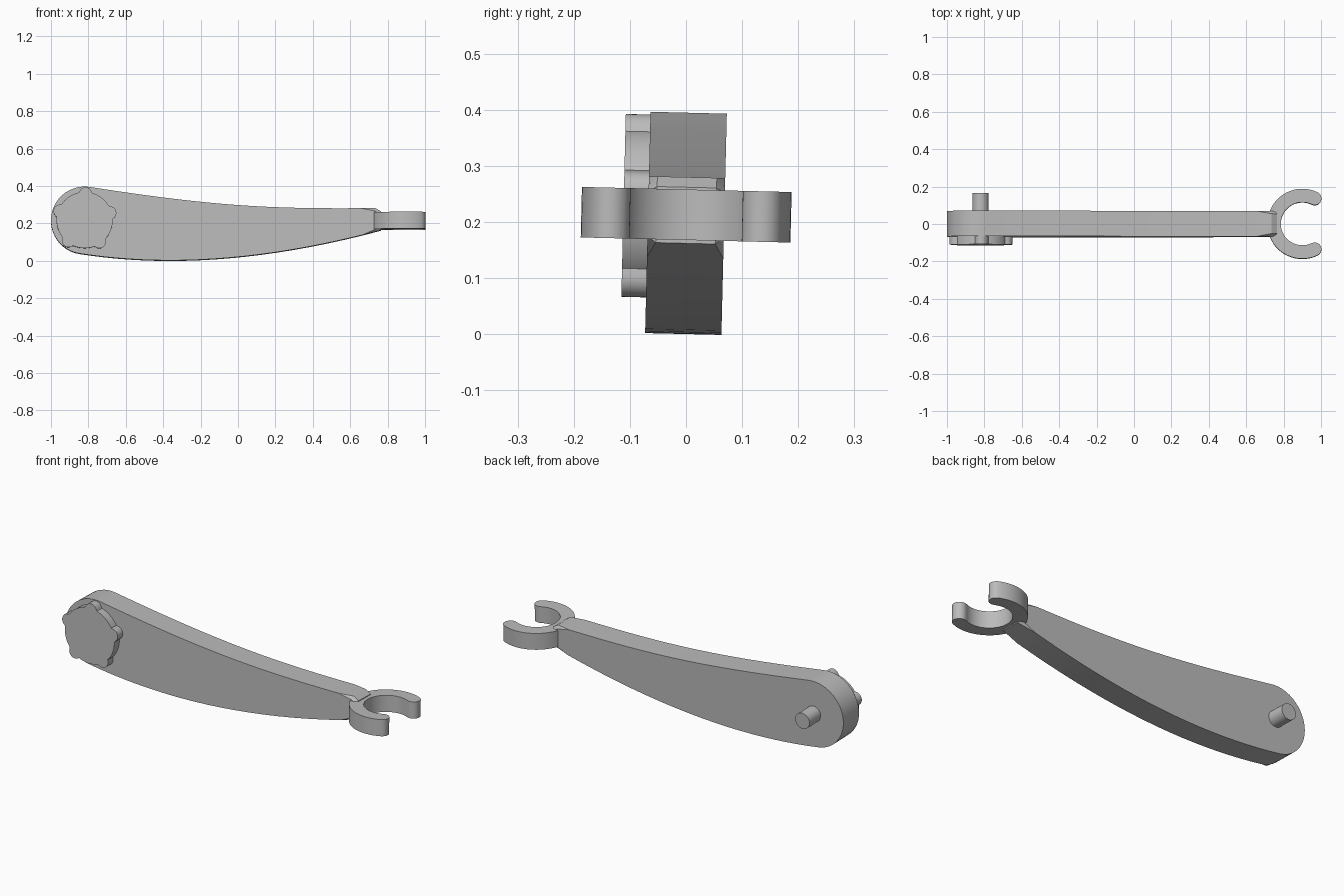
import bpy, bmesh
from math import radians, sin, cos, pi, sqrt
from mathutils import Matrix, Vector

cube = bpy.data.objects.get("Cube")
if cube:
    bpy.data.objects.remove(cube, do_unlink=True)

grey = bpy.data.materials.new("plain grey")
grey.use_nodes = True
colour = (0.5, 0.5, 0.5, 1)
grey.diffuse_color = colour
grey.node_tree.nodes["Principled BSDF"].inputs["Base Color"].default_value = colour

# The whole lever leans slightly about its long axis
pivot = Matrix.Translation((0, 0, 0.2))
LEAN = pivot @ Matrix.Rotation(radians(-1.4), 4, "X") @ pivot.inverted()
HUB_X, HUB_Z = -0.82, 0.215


def prism(name, outline, low, high, upright=False, chamfer=0):
    """Extrude a closed outline along z (upright) or along y."""
    bm = bmesh.new()

    def place(p, d):
        return (p[0], p[1], d) if upright else (p[0], d, p[1])

    ends = [[bm.verts.new(place(p, d)) for p in outline] for d in (low, high)]
    caps = [bm.faces.new(ring) for ring in ends]
    for i in range(len(outline)):
        j = (i + 1) % len(outline)
        bm.faces.new((ends[0][i], ends[0][j], ends[1][j], ends[1][i]))
    if chamfer:
        rim = [e for cap in caps for e in cap.edges]
        bmesh.ops.bevel(bm, geom=rim, offset=chamfer, segments=1,
                        affect="EDGES", offset_type="WIDTH")
    bmesh.ops.recalc_face_normals(bm, faces=bm.faces)
    bm.transform(LEAN)
    mesh = bpy.data.meshes.new(name)
    bm.to_mesh(mesh)
    bm.free()
    mesh.materials.append(grey)
    obj = bpy.data.objects.new(name, mesh)
    bpy.context.collection.objects.link(obj)
    bpy.ops.object.select_all(action="DESELECT")
    obj.select_set(True)
    bpy.context.view_layer.objects.active = obj
    bpy.ops.object.shade_smooth_by_angle(angle=radians(28))
    return obj


def arc(cx, cy, r, start, end, n):
    angles = [radians(start + (end - start) * i / n) for i in range(n + 1)]
    return [(cx + r * cos(a), cy + r * sin(a)) for a in angles]


def bezier(a, b, c, d, n):
    pts = [Vector(p) for p in (a, b, c, d)]
    out = []
    for i in range(1, n):
        t = i / n
        s = 1 - t
        out.append(tuple(s**3 * pts[0] + 3 * s * s * t * pts[1]
                         + 3 * s * t * t * pts[2] + t**3 * pts[3]))
    return out


# Tapered handle: round hub end, curved top and belly, clipped far corner
hub = arc(HUB_X, HUB_Z, 0.18, 80, 260, 24)
tip_low, tip_high = (0.765, 0.162), (0.735, 0.28)
belly = bezier(hub[-1], (-0.42, -0.03), (0.1, -0.015), tip_low, 20)
top = bezier(tip_high, (0.2, 0.275), (-0.1, 0.285), hub[0], 20)
prism("handle", hub + belly + [tip_low, (0.765, 0.262), tip_high] + top,
      -0.068, 0.068, chamfer=0.03)

# Lobed knob on the front of the hub
DISC, LOBE_AT, LOBE = 0.15, 0.14, 0.035
knob = []
for i in range(180):
    a = 2 * pi * i / 180
    step = 2 * pi / 5
    d = (a - radians(88) + step / 2) % step - step / 2
    inside = LOBE**2 - (LOBE_AT * sin(d))**2
    r = max(DISC, LOBE_AT * cos(d) + sqrt(inside)) if inside > 0 else DISC
    knob.append((HUB_X + r * cos(a), HUB_Z + r * sin(a)))
prism("knob", knob, -0.112, -0.06)

# Pin on the back of the hub
prism("pin", arc(HUB_X, HUB_Z, 0.043, 0, 350, 35), 0.06, 0.165)

# Open clip ring with rounded tips
RING_X, OUTER, INNER, OPEN = 0.9, 0.187, 0.115, 64
MID, TIP = (OUTER + INNER) / 2, (OUTER - INNER) / 2
tx, ty = RING_X + MID * cos(radians(OPEN)), MID * sin(radians(OPEN))
clip = (arc(RING_X, 0, OUTER, OPEN, 360 - OPEN, 48)
        + arc(tx, -ty, TIP, -OPEN, 180 - OPEN, 10)[1:-1]
        + arc(RING_X, 0, INNER, 360 - OPEN, OPEN, 48)
        + arc(tx, ty, TIP, 180 + OPEN, 360 + OPEN, 10)[1:-1])
prism("clip_ring", clip, 0.168, 0.258, upright=True)
